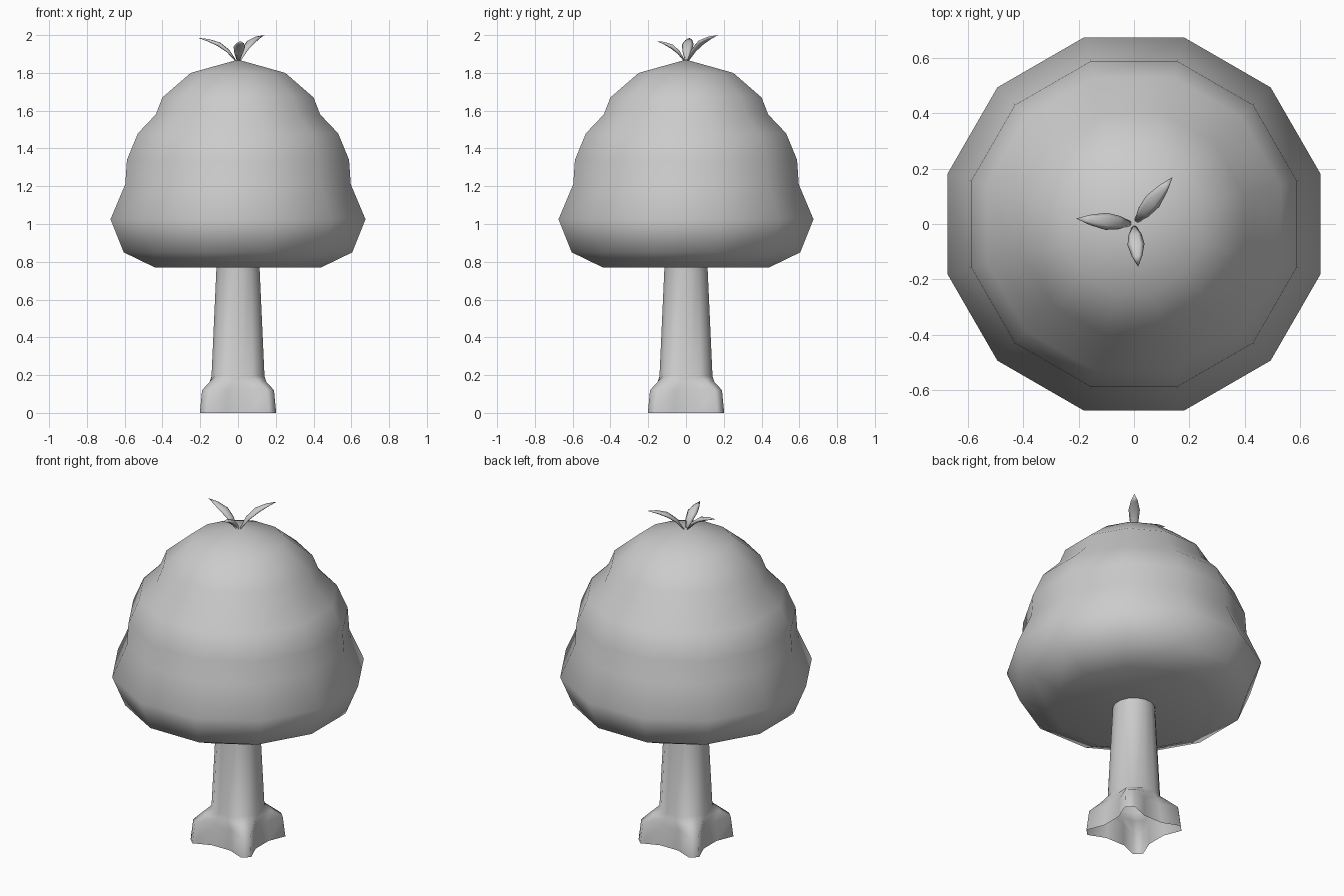
import bpy
import bmesh
from math import sin, cos, pi, radians
from mathutils import Vector

cube = bpy.data.objects.get("Cube")
if cube:
    bpy.data.objects.remove(cube, do_unlink=True)

grey = bpy.data.materials.new("plain grey")
grey.use_nodes = True
grey.diffuse_color = (0.6, 0.6, 0.6, 1)
grey.node_tree.nodes["Principled BSDF"].inputs["Base Color"].default_value = (0.6, 0.6, 0.6, 1)


def loft(name, rings, cap_start=False, cap_end=False):
    """Skin a list of closed point rings, smooth shaded."""
    bm = bmesh.new()
    loops = [[bm.verts.new(p) for p in ring] for ring in rings]
    n = len(loops[0])
    for low, high in zip(loops, loops[1:]):
        for i in range(n):
            j = (i + 1) % n
            bm.faces.new((low[i], low[j], high[j], high[i]))
    for wanted, loop in ((cap_start, loops[0][::-1]), (cap_end, loops[-1])):
        if wanted:
            centre = bm.verts.new(sum((v.co for v in loop), Vector()) / n)
            for i in range(n):
                bm.faces.new((loop[i], loop[(i + 1) % n], centre))
    bmesh.ops.remove_doubles(bm, verts=bm.verts, dist=0.0005)
    bmesh.ops.recalc_face_normals(bm, faces=bm.faces)
    for face in bm.faces:
        face.smooth = True
    mesh = bpy.data.meshes.new(name)
    bm.to_mesh(mesh)
    bm.free()
    mesh.materials.append(grey)
    obj = bpy.data.objects.new(name, mesh)
    bpy.context.collection.objects.link(obj)
    return obj


# Crown: twelve-sided, three swelling tiers (half width across flats, height)
crown_profile = [(0.44, 0.77), (0.605, 0.85), (0.675, 1.025), (0.597, 1.21),
                 (0.588, 1.34), (0.53, 1.48), (0.435, 1.58), (0.4, 1.67),
                 (0.25, 1.8), (0, 1.87)]
crown_rings = []
for half, z in crown_profile:
    r = half / cos(pi / 12)
    crown_rings.append([(r * cos(a), r * sin(a), z)
                        for a in (pi / 12 + i * pi / 6 for i in range(12))])
loft("crown", crown_rings, cap_start=True)

# Trunk: sixteen-sided, flaring into four diagonal roots, open underneath
# (height, root radius, valley radius, root half angle, valley half angle)
regular = 11.25
trunk_sections = [(0, 0.26, 0.172, 6, 21), (0.12, 0.245, 0.16, 6, 20),
                  (0.165, 0.185, 0.15, 9, 14),
                  (0.195, 0.145, 0.143, regular, regular),
                  (0.78, 0.116, 0.116, regular, regular)]
trunk_rings = []
for z, root, valley, root_angle, valley_angle in trunk_sections:
    ring = []
    for side in range(4):
        for r, degrees in ((valley, -valley_angle), (valley, valley_angle),
                           (root, 45 - root_angle), (root, 45 + root_angle)):
            a = radians(90 * side + degrees)
            ring.append((r * cos(a), r * sin(a), z))
    trunk_rings.append(ring)
loft("trunk", trunk_rings)


# Sprout: three curved, pointed leaves
def leaf(name, tip, rise):
    flat = Vector((tip[0], tip[1], 0))
    length = flat.length
    out = flat.normalized()
    across = Vector((-out.y, out.x, 0))
    rings = []
    for t, height, width in ((0.06, 0, 0.008), (0.25, 0.42, 0.024),
                             (0.48, 0.72, 0.031), (0.75, 0.9, 0.019), (1, 1, 0)):
        centre = out * length * t + Vector((0, 0, 1.865 + rise * height))
        normal = Vector((0, 0, 1)) - out * (1 - t)
        normal.normalize()
        rings.append([centre + across * width * cos(a) + normal * width * 0.4 * sin(a)
                      for a in (i * pi / 3 for i in range(6))])
    loft(name, rings, cap_start=True)


leaf("right_leaf", (-0.21, 0.02), 0.12)
leaf("back_left_leaf", (0.14, 0.17), 0.135)
leaf("front_leaf", (0.015, -0.155), 0.103)
